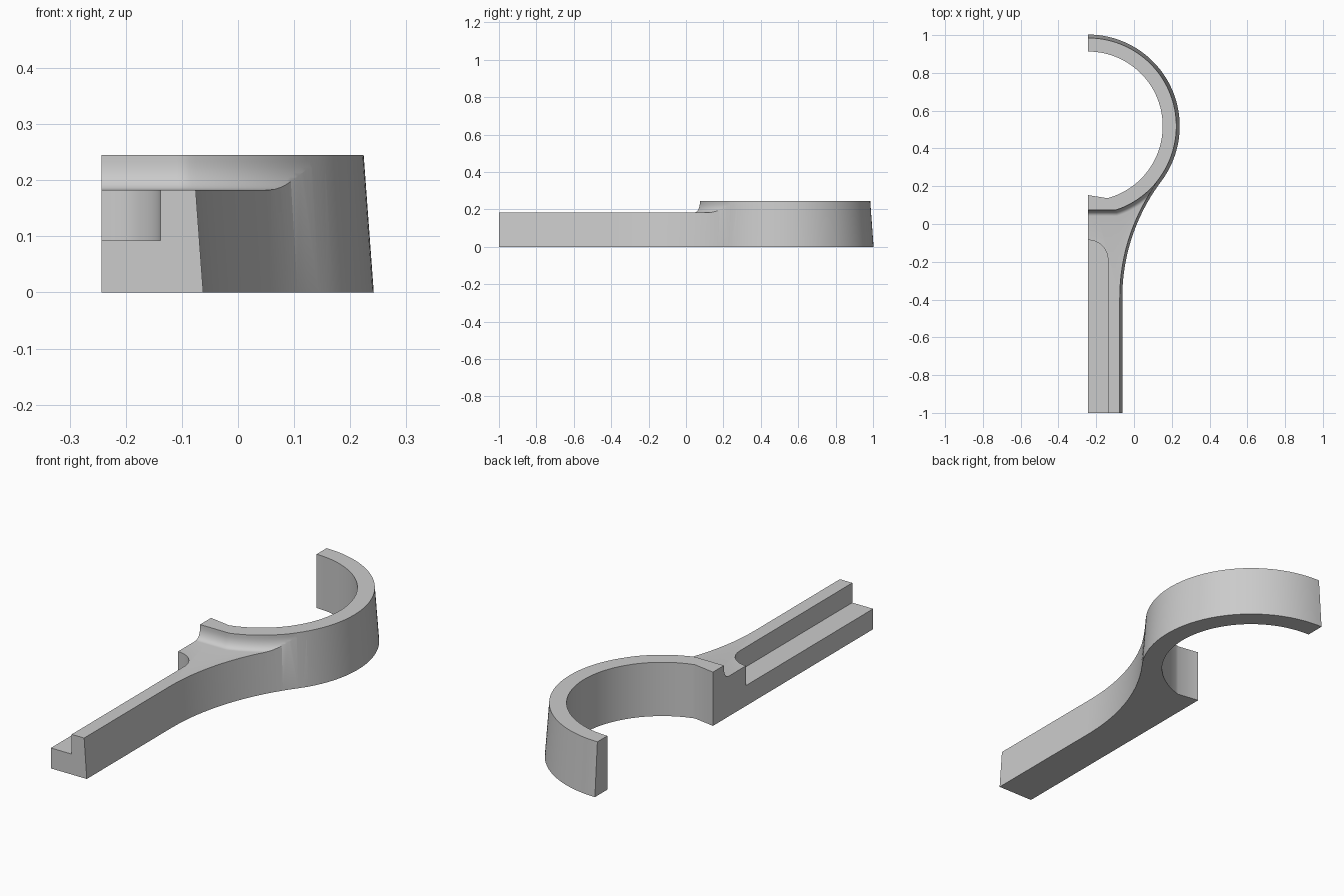
import bpy, bmesh
from math import sin, cos, radians, pi

if "Cube" in bpy.data.objects:
    bpy.data.objects.remove(bpy.data.objects["Cube"])

CUT = -0.243            # flat symmetry plane of the half rod
CY = 0.518              # ring centre along y
OUTER, INNER = 0.485, 0.395
SIDE = -0.062           # side of the shank
TOP, SHANK_TOP, DRAFT = 0.245, 0.183, 0.018

grey = bpy.data.materials.new("plain grey")
grey.use_nodes = True
colour = (0.6, 0.6, 0.6, 1)
grey.diffuse_color = colour
grey.node_tree.nodes["Principled BSDF"].inputs["Base Color"].default_value = colour


def arc(cx, cy, r, start, end, n):
    return [(cx + r * cos(radians(start + (end - start) * i / n)),
             cy + r * sin(radians(start + (end - start) * i / n))) for i in range(n + 1)]


def loft(name, layers):
    """Solid through (z, outline) layers with matching points."""
    bm = bmesh.new()
    rings = [[bm.verts.new((x, y, z)) for x, y in pts] for z, pts in layers]
    n = len(rings[0])
    for a, b in zip(rings, rings[1:]):
        for i in range(n):
            j = (i + 1) % n
            bm.faces.new((a[i], a[j], b[j], b[i]))
    bm.faces.new(rings[0])
    bm.faces.new(rings[-1])
    bmesh.ops.recalc_face_normals(bm, faces=bm.faces)
    mesh = bpy.data.meshes.new(name)
    bm.to_mesh(mesh)
    bm.free()
    obj = bpy.data.objects.new(name, mesh)
    bpy.context.collection.objects.link(obj)
    mesh.materials.append(grey)
    return obj


# Drafted outline: shank, tangent fillet, outer ring, bore
def rod_outline(d):
    theta = radians(-37)
    r = (OUTER * cos(theta) - (SIDE - CUT)) / (1 - cos(theta))
    fy = CY + (OUTER + r) * sin(theta)
    pts = [(CUT, -1), (SIDE - d, -1)]
    pts += arc(SIDE + r, fy, r + d, 180, 143, 20)
    pts += arc(CUT, CY, OUTER - d, -37, 90, 48)[1:]
    pts += arc(CUT, CY, INNER, 90, -75, 56)
    return pts + [(CUT, 0.153)]


# Outline of the scoop in front of the raised ring wall
def scoop_outline(o):
    wall = [(x, max(y, 0.074 - o)) for x, y in arc(CUT, CY, 0.468 + o, -90, -30, 40)]
    return [(-0.35, 0.074 - o)] + wall + [(0.5, wall[-1][1]), (0.5, -1.2), (-0.35, -1.2)]


rod = loft("half_rod", [(0, rod_outline(0)), (TOP, rod_outline(DRAFT))])

# Concave fillet between ring wall and shank top
layers = []
for i in range(9):
    a = pi / 2 * i / 8
    layers.append((SHANK_TOP + 0.05 * (1 - cos(a)), scoop_outline(0.032 * (1 - sin(a)))))
layers.append((0.3, scoop_outline(0)))
scoop = loft("scoop_cutter", layers)

# Round-ended slot along the shank
slot_pts = [(-0.4, -1.2), (-0.138, -1.2)] + arc(CUT, -0.19, 0.105, 0, 90, 16) + [(-0.4, -0.085)]
slot = loft("slot_cutter", [(0.093, slot_pts), (0.3, slot_pts)])

bpy.ops.object.select_all(action='DESELECT')
bpy.context.view_layer.objects.active = rod
rod.select_set(True)
for cutter in (scoop, slot):
    mod = rod.modifiers.new(cutter.name, 'BOOLEAN')
    mod.operation = 'DIFFERENCE'
    mod.solver = 'EXACT'
    mod.object = cutter
    bpy.ops.object.modifier_apply(modifier=mod.name)
    bpy.data.objects.remove(cutter)
bpy.ops.object.shade_smooth_by_angle(angle=radians(30))
